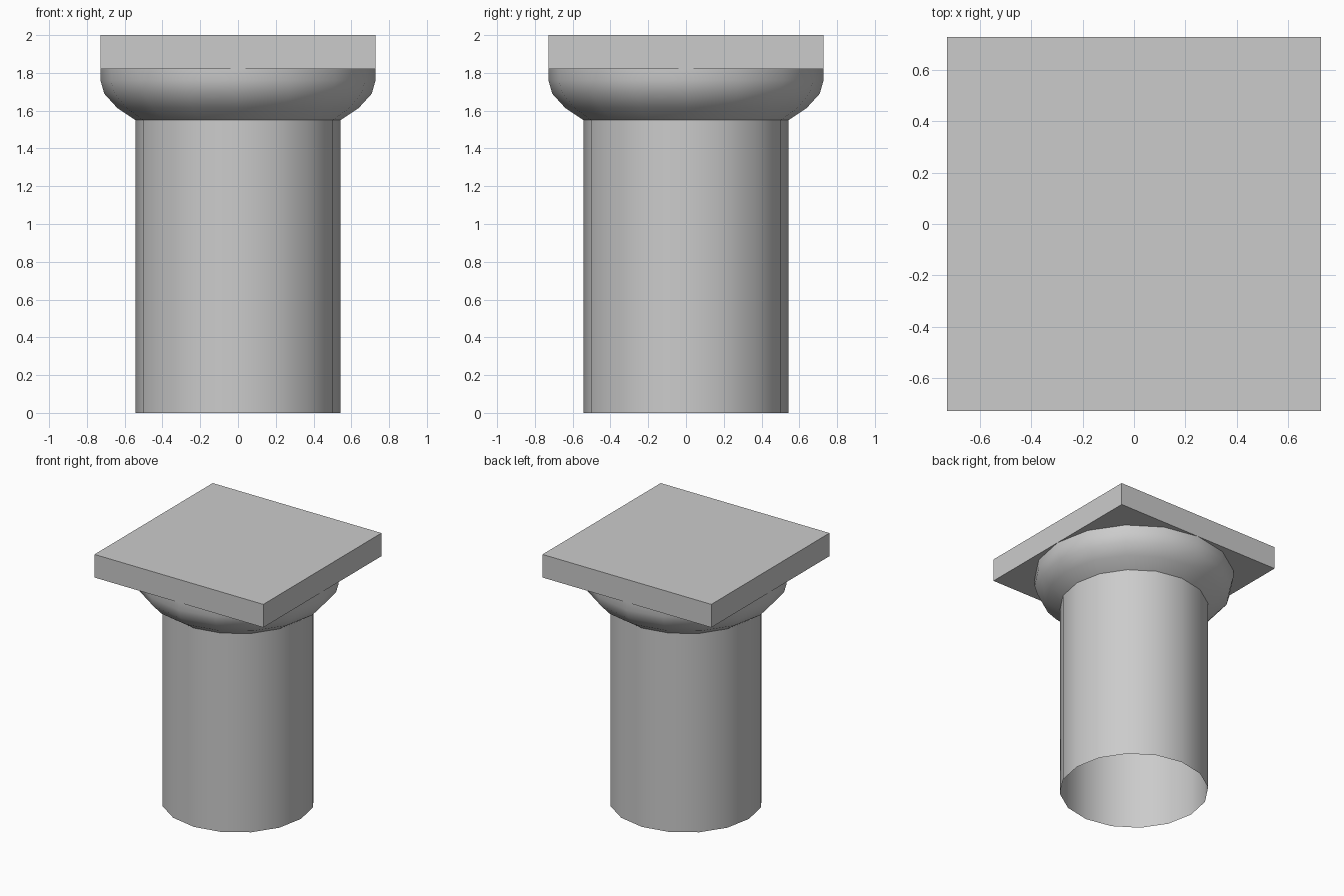
import bpy, bmesh, math

if "Cube" in bpy.data.objects:
    bpy.data.objects.remove(bpy.data.objects["Cube"])

SIDES = 16


def lathe(name, profile):
    """Open surface of revolution with a vertex on each axis."""
    bm = bmesh.new()
    rings = []
    for r, z in profile:
        rings.append([bm.verts.new((r * math.cos(2 * math.pi * i / SIDES),
                                    r * math.sin(2 * math.pi * i / SIDES), z))
                      for i in range(SIDES)])
    for a, b in zip(rings, rings[1:]):
        for i in range(SIDES):
            j = (i + 1) % SIDES
            bm.faces.new((a[i], a[j], b[j], b[i]))
    mesh = bpy.data.meshes.new(name)
    bm.to_mesh(mesh)
    bm.free()
    obj = bpy.data.objects.new(name, mesh)
    bpy.context.collection.objects.link(obj)
    bpy.ops.object.select_all(action='DESELECT')
    obj.select_set(True)
    bpy.context.view_layer.objects.active = obj
    bpy.ops.object.shade_smooth_by_angle(angle=math.radians(40))
    return obj


# Column shaft, open at the bottom
lathe("shaft", [(0.543, 0), (0.543, 1.55)])

# Rounded cushion below the slab
lathe("capital_cushion", [(0.543, 1.55), (0.64, 1.615), (0.708, 1.69),
                          (0.728, 1.76), (0.728, 1.82)])

# Square top slab
bpy.ops.mesh.primitive_cube_add(size=1, location=(0, 0, 1.91))
slab = bpy.context.object
slab.name = "top_slab"
slab.scale = (1.456, 1.456, 0.18)
